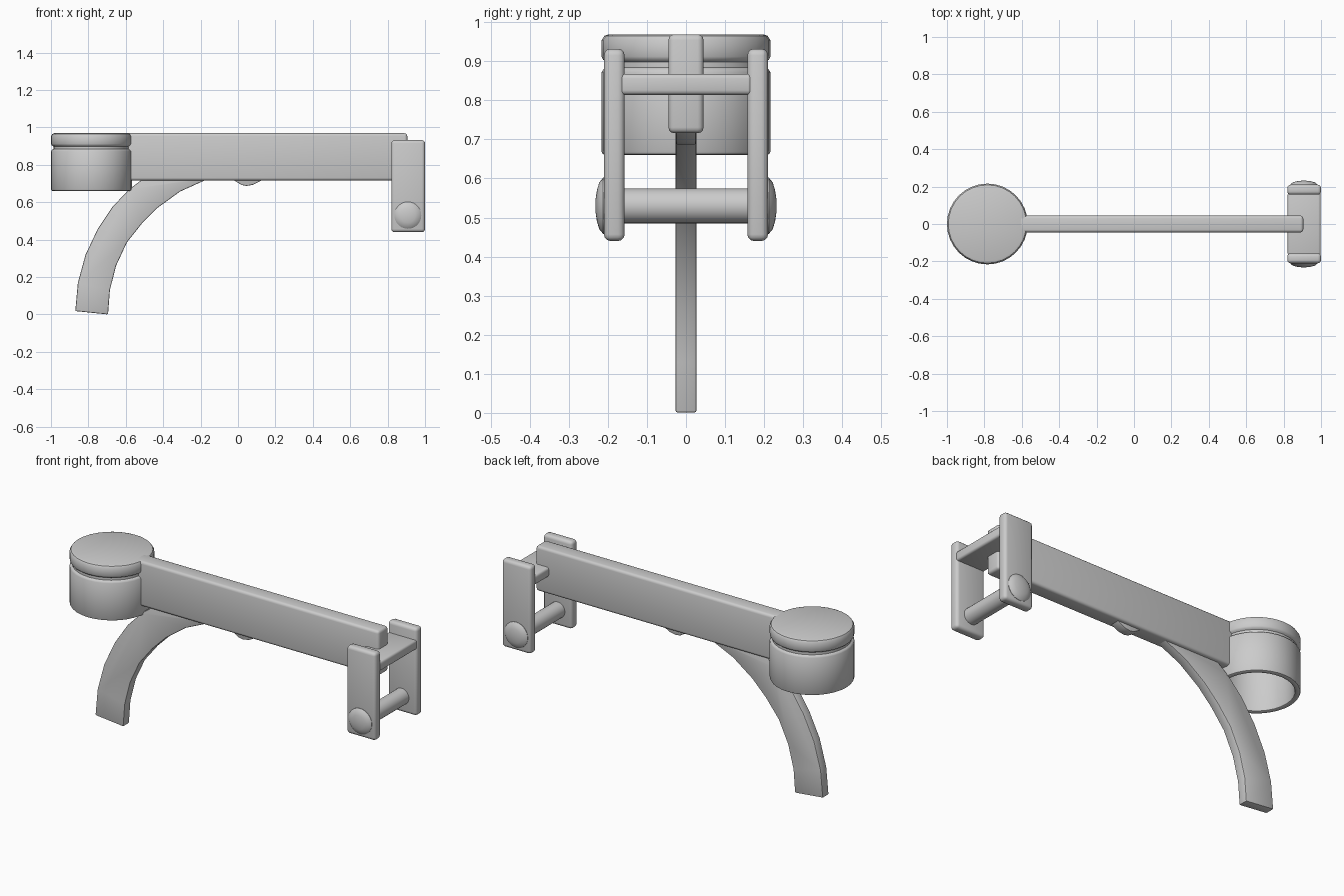
import bpy, bmesh, math
from mathutils import Vector

if "Cube" in bpy.data.objects:
    bpy.data.objects.remove(bpy.data.objects["Cube"])

def finish(name, bm, bevel=0.0, segs=3):
    bmesh.ops.recalc_face_normals(bm, faces=bm.faces)
    me = bpy.data.meshes.new(name)
    bm.to_mesh(me)
    bm.free()
    ob = bpy.data.objects.new(name, me)
    bpy.context.collection.objects.link(ob)
    bpy.ops.object.select_all(action='DESELECT')
    bpy.context.view_layer.objects.active = ob
    ob.select_set(True)
    if bevel:
        m = ob.modifiers.new("bevel", 'BEVEL')
        m.width, m.segments = bevel, segs
        m.limit_method, m.angle_limit = 'ANGLE', math.radians(40)
        bpy.ops.object.modifier_apply(modifier=m.name)
    bpy.ops.object.shade_smooth_by_angle(angle=math.radians(35))
    return ob

def box(name, x, y, z, bevel):
    bm = bmesh.new()
    bmesh.ops.create_cube(bm, size=1)
    for v in bm.verts:
        for i, (a, b) in enumerate((x, y, z)):
            v.co[i] = (a + b) / 2 + v.co[i] * (b - a)
    return finish(name, bm, bevel)

def prism(name, pts, half, bevel):
    """Extrude an x-z outline to +-half in y."""
    bm = bmesh.new()
    f = bm.faces.new([bm.verts.new((x, -half, z)) for x, z in pts])
    r = bmesh.ops.extrude_face_region(bm, geom=[f])
    for v in r['geom']:
        if isinstance(v, bmesh.types.BMVert):
            v.co.y = half
    return finish(name, bm, bevel, 2)

def lathe(name, prof, origin, axis='Z', steps=32):
    """Spin a (radius, height) profile about z or y through origin."""
    bm = bmesh.new()
    o = Vector(origin)
    ax = Vector((0, 0, 1)) if axis == 'Z' else Vector((0, 1, 0))
    vs = [bm.verts.new(o + Vector((r, 0, 0)) + ax * h) for r, h in prof]
    es = [bm.edges.new(p) for p in zip(vs, vs[1:])]
    bmesh.ops.spin(bm, geom=vs + es, cent=o, axis=ax, angle=2 * math.pi, steps=steps)
    bmesh.ops.remove_doubles(bm, verts=bm.verts, dist=1e-4)
    return finish(name, bm)

# Main beam
box("beam", (-0.62, 0.905), (-0.045, 0.045), (0.716, 0.969), 0.015)

# Hollow round cup with grooved lid, open underneath
lathe("round_cup", [(0, 0.969), (0.198, 0.969), (0.209, 0.965), (0.216, 0.954),
                    (0.216, 0.912), (0.212, 0.904), (0.203, 0.898), (0.203, 0.884),
                    (0.211, 0.88), (0.216, 0.872), (0.216, 0.669), (0.213, 0.663),
                    (0.207, 0.66), (0.194, 0.66), (0.188, 0.663), (0.186, 0.669),
                    (0.186, 0.9), (0, 0.9)], (-0.784, 0, 0))

# Curved brace
outer = [(-0.87, 0.018), (-0.856, 0.17), (-0.815, 0.32), (-0.75, 0.457),
         (-0.67, 0.577), (-0.575, 0.675), (-0.48, 0.745)]
inner = [(-0.695, 0.0), (-0.685, 0.13), (-0.652, 0.26), (-0.594, 0.385),
         (-0.513, 0.487), (-0.43, 0.57), (-0.31, 0.657), (-0.177, 0.717), (-0.10, 0.745)]
prism("curved_brace", outer + inner[::-1], 0.027, 0.006)

# Small nub under the beam
prism("beam_nub", [(-0.04, 0.73), (-0.015, 0.713), (0.02, 0.692), (0.045, 0.687),
                   (0.08, 0.693), (0.12, 0.713), (0.14, 0.73)], 0.026, 0.005)

# Bracket: two side plates and a cross plate
for side, s in (("front", -1), ("back", 1)):
    y = sorted((s * 0.157, s * 0.21))
    box(f"bracket_plate_{side}", (0.82, 1.0), y, (0.44, 0.932), 0.017)
box("bracket_cross_plate", (0.822, 0.998), (-0.17, 0.17), (0.814, 0.868), 0.012)

# Pin with domed heads
half = [(0.045, 0.19), (0.068, 0.195), (0.072, 0.203), (0.072, 0.212),
        (0.06, 0.222), (0.04, 0.228), (0.02, 0.231), (0, 0.232)]
lathe("bracket_pin", [(r, -h) for r, h in half[::-1]] + half, (0.908, 0, 0.53), 'Y', 28)
